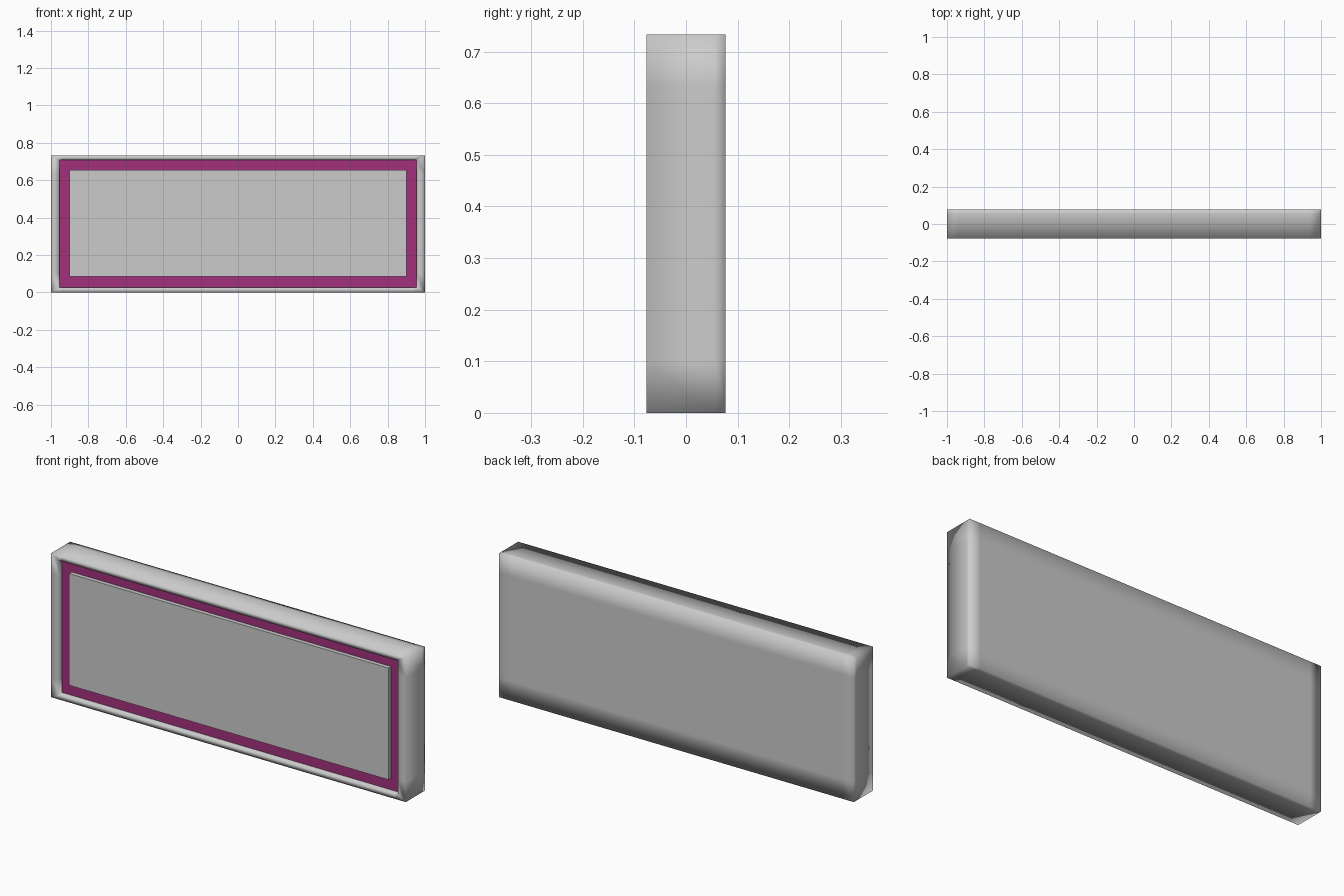
import bpy, bmesh
from mathutils import Vector, Matrix

if "Cube" in bpy.data.objects:
    bpy.data.objects.remove(bpy.data.objects["Cube"])

H = 0.733            # overall height
D = 0.077            # half depth
FLOOR = -0.053       # y of the recessed border
RIM_X, RIM_Z = 0.955, (0.027, 0.708)
PAN_X, PAN_Z = 0.9, (0.086, 0.655)


def make_object(name, bm, smooth):
    bmesh.ops.recalc_face_normals(bm, faces=bm.faces)
    me = bpy.data.meshes.new(name)
    for f in bm.faces:
        f.smooth = smooth
    bm.to_mesh(me)
    bm.free()
    ob = bpy.data.objects.new(name, me)
    bpy.context.collection.objects.link(ob)
    return ob


def box(x, y, z):
    bm = bmesh.new()
    size = (2 * x, y[1] - y[0], z[1] - z[0])
    centre = Vector((0, sum(y) / 2, sum(z) / 2))
    bmesh.ops.create_cube(bm, size=1, matrix=Matrix.Translation(centre) @ Matrix.Diagonal((*size, 1)))
    return bm


# Outer body: slab with support loops for soft edge shading
bm = box(1, (-D, D), (0, H))
cuts = [((x, 0, 0), (1, 0, 0)) for x in (-0.94, 0.94)]
cuts += [((0, 0, z), (0, 0, 1)) for z in (0.1, H - 0.1)]
cuts += [((0, 0.055, 0), (0, 1, 0))]
for co, no in cuts:
    bmesh.ops.bisect_plane(bm, geom=bm.verts[:] + bm.edges[:] + bm.faces[:],
                           plane_co=co, plane_no=no)

# Front rim, then the recess walls; the recess floor is the separate border
bm.normal_update()
front = [f for f in bm.faces if f.normal.y < -0.9]
bmesh.ops.inset_region(bm, faces=front, thickness=0.026, use_even_offset=True)
for v in {v for f in front for v in f.verts}:
    if abs(v.co.x) > 0.96:
        v.co.x = RIM_X if v.co.x > 0 else -RIM_X
    if v.co.z < 0.05:
        v.co.z = RIM_Z[0]
    elif v.co.z > H - 0.05:
        v.co.z = RIM_Z[1]
ext = bmesh.ops.extrude_face_region(bm, geom=front)["geom"]
for v in [g for g in ext if isinstance(g, bmesh.types.BMVert)]:
    v.co.y = FLOOR
floor = [g for g in ext if isinstance(g, bmesh.types.BMFace)]
old = [f for f in front if f.is_valid]
bmesh.ops.delete(bm, geom=list(set(floor + old)), context='FACES')
make_object("outer_body", bm, True)

# Coloured border ring at the bottom of the recess
bm = bmesh.new()


def loop(x, z):
    return [bm.verts.new((a, FLOOR, b)) for a, b in
            ((-x, z[0]), (x, z[0]), (x, z[1]), (-x, z[1]))]


outer, inner = loop(RIM_X, RIM_Z), loop(PAN_X, PAN_Z)
for i in range(4):
    j = (i + 1) % 4
    bm.faces.new((outer[i], outer[j], inner[j], inner[i]))
bm.normal_update()
for f in bm.faces:
    if f.normal.y > 0:
        f.normal_flip()
me = bpy.data.meshes.new("border_ring")
bm.to_mesh(me)
bm.free()
ring = bpy.data.objects.new("border_ring", me)
bpy.context.collection.objects.link(ring)
mat = bpy.data.materials.new("magenta")
mat.diffuse_color = (0.36, 0.03, 0.2, 1)
mat.use_nodes = True
mat.node_tree.nodes["Principled BSDF"].inputs["Base Color"].default_value = mat.diffuse_color
me.materials.append(mat)

# Raised centre panel
make_object("centre_panel", box(PAN_X, (-0.074, FLOOR + 0.002), PAN_Z), False)
